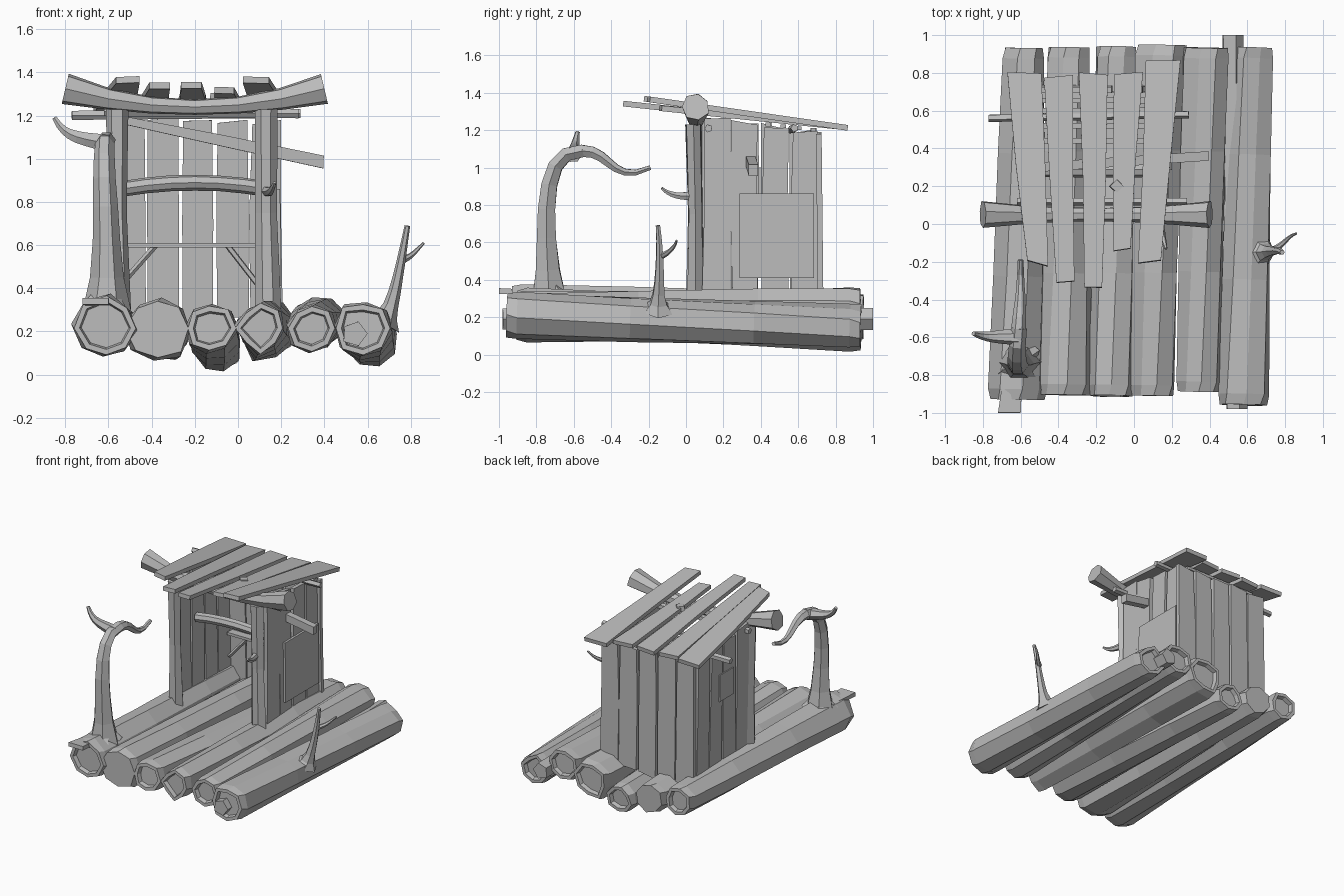
import bpy, bmesh, math, random
from mathutils import Vector
from mathutils.geometry import interpolate_bezier

random.seed(4)
cube = bpy.data.objects.get("Cube")
if cube:
    bpy.data.objects.remove(cube)

grey = (.5, .5, .5, 1)
wood = bpy.data.materials.new("weathered grey wood")
wood.use_nodes = True
wood.diffuse_color = grey
wood.node_tree.nodes["Principled BSDF"].inputs["Base Color"].default_value = grey

ALONG_X, ALONG_Y, UP = Vector((1, 0, 0)), Vector((0, 1, 0)), Vector((0, 0, 1))


def wobble(amount):
    return random.uniform(-amount, amount)


def mix(start, end, factor):
    return start + (end - start) * factor


def bridge(bm, rings):
    """Skin a row of vertex rings and close both ends."""
    for ring, following in zip(rings, rings[1:]):
        for k in range(len(ring)):
            bm.faces.new((ring[k - 1], ring[k], following[k], following[k - 1]))
    caps = [bm.faces.new(rings[0]), bm.faces.new(rings[-1])]
    bmesh.ops.recalc_face_normals(bm, faces=bm.faces)
    return caps


def finish(name, bm):
    mesh = bpy.data.meshes.new(name)
    bm.to_mesh(mesh)
    bm.free()
    mesh.materials.append(wood)
    bpy.context.collection.objects.link(bpy.data.objects.new(name, mesh))


def loft(name, path, radii, sides=6, rough=.08, twist=0, hollow=False):
    """Faceted tube along a path, optionally with sunken ends."""
    bm = bmesh.new()
    points = [Vector(point) for point in path]
    shape = [1 + wobble(rough) for _ in range(sides)]
    rings = []
    for i, point in enumerate(points):
        before, after = points[max(i - 1, 0)], points[min(i + 1, len(points) - 1)]
        tangent = (after - before).normalized()
        if i == 0:
            across = tangent.cross(ALONG_Y if abs(tangent.z) > .8 else UP)
        across = (across - tangent * across.dot(tangent)).normalized()
        other = tangent.cross(across)
        ring = []
        for k in range(sides):
            angle = math.tau * k / sides + twist * i
            reach = radii[i] * (shape[k] + wobble(rough / 3))
            offset = across * math.cos(angle) + other * math.sin(angle)
            ring.append(bm.verts.new(point + offset * reach))
        rings.append(ring)
    caps = bridge(bm, rings)
    if hollow:
        for cap in caps:
            inward = -cap.normal * .03
            for rim in (.025, .008):
                bmesh.ops.inset_individual(bm, faces=[cap], thickness=rim)
            bmesh.ops.translate(bm, verts=cap.verts, vec=inward)
    finish(name, bm)


def branch(name, start, leave, arrive, end, thick, thin, flare=0):
    """Tapering limb along a Bezier curve, with an optional flared root."""
    path = interpolate_bezier(Vector(start), Vector(leave), Vector(arrive), Vector(end), 8)
    steps = [i / (len(path) - 1) for i in range(len(path))]
    loft(name, path, [mix(thick, thin, t) + flare * (1 - t) ** 8 for t in steps])


def pole(name, start, end, radius):
    loft(name, [start, end], [radius, radius], sides=5)


def arch(name, y, z, half, rise, radius, flare):
    """Bowed beam across the hut, thicker towards both ends."""
    steps = [i / 3 for i in range(-3, 4)]
    path = [(half * u - .2, y, z + rise * u * u) for u in steps]
    loft(name, path, [radius + flare * u * u for u in steps], sides=7)


def board(name, start, end, start_width, end_width, side, thick=.03, jag=.02):
    """Rough plank between two points, its width running along side."""
    bm = bmesh.new()
    start, end = Vector(start), Vector(end)
    run = (end - start).normalized()
    lift = run.cross(side).normalized() * thick / 2
    rings = []
    for factor in (0, .5, 1):
        half = mix(start_width, end_width, factor) / 2
        ring = []
        for sign in (-1, 1):
            edge = start.lerp(end, factor) + side * (half * sign + wobble(jag / 3))
            edge += run * wobble(jag)
            ring += [bm.verts.new(edge - lift * sign), bm.verts.new(edge + lift * sign)]
        rings.append(ring)
    bridge(bm, rings)
    finish(name, bm)


def roof_height(y):
    return 1.32 - y / 8


# Raft of twisted logs, hollowed at the ends
front_radii = [.15, .155, .12, .115, .115, .13]
back_radii = [.115, .12, .11, .14, .125, .115]
back_heights = [.22, .19, .12, .2, .25, .15]
for i in range(6):
    front = Vector((mix(-.61, .58, i / 5), -.9 - wobble(.02), .215))
    back = Vector((mix(-.58, .62, i / 5), .94 + wobble(.01), back_heights[i]))
    if i in (0, 5):
        front.y -= .04
    steps = (0, .03, .35, .7, .97, 1)
    radii = [mix(front_radii[i], back_radii[i], t) * (.93 if t in (0, 1) else 1) for t in steps]
    loft(f"raft_log_{i + 1}", [front.lerp(back, t) for t in steps], radii,
         sides=8, rough=.11, twist=.12, hollow=i != 1)
pole("log_core", (.54, -.98, .19), (.52, 1, .19), .06)
board("log_splinter", (-.66, -1, .34), (-.64, -.8, .33), .12, .1, ALONG_X, jag=0)

# Hooked tree with a forked crown and spreading roots
branch("tree_trunk", (-.61, -.73, .27), (-.6, -.75, .7), (-.64, -.8, 1.1), (-.61, -.55, 1.09), .065, .04, .05)
branch("tree_crown", (-.61, -.56, 1.09), (-.6, -.4, 1.1), (-.6, -.4, .9), (-.6, -.19, 1), .038, .014)
branch("tree_fork", (-.6, -.6, 1.07), (-.75, -.6, 1.1), (-.8, -.6, 1.1), (-.85, -.58, 1.19), .045, .012)
for i in range(4):
    angle = math.tau * i / 4 + .6
    foot = (math.cos(angle) * .1 - .61, math.sin(angle) * .1 - .73, .3)
    pole(f"tree_root_{i + 1}", (-.61, -.73, .4), foot, .035)

# Bare branch on the outer log
branch("outer_branch", (.67, -.15, .24), (.72, -.15, .3), (.75, -.13, .5), (.785, -.15, .69), .04, .013, .05)
branch("outer_twig", (.75, -.13, .53), (.8, -.1, .54), (.82, -.06, .57), (.86, -.05, .61), .018, .006)

# Front posts and heavy curved lintel
for side, x in (("left", -.56), ("right", .13)):
    path = [(x + .01, .05, .27), (x, .05, .75), (x, .04, 1.23)]
    loft(f"front_post_{side}", path, [.055, .045, .05], rough=.12)
arch("lintel_beam", .05, 1.24, .6, .085, .036, .037)
branch("post_twig", (.13, .03, .85), (.15, -.05, .84), (.16, -.1, .86), (.17, -.13, .89), .025, .008)

# Side walls and their patches
for side, x in (("left", -.565), ("right", .17)):
    for i in range(4):
        y = mix(.16, .63, i / 3)
        foot, top = (x, y, .27), (x - .01, y + wobble(.01), roof_height(y) - .04)
        board(f"wall_{side}_{i + 1}", foot, top, .145, .135, ALONG_Y)
board("patch_right", (.19, .485, .41), (.185, .485, .86), .4, .4, ALONG_Y, thick=.02, jag=0)
board("patch_left", (-.585, .36, .8), (-.585, .36, 1), .17, .17, ALONG_Y, thick=.02, jag=0)

# Back wall
for i in range(5):
    x = mix(-.5, .13, i / 4)
    board(f"wall_back_{i + 1}", (x, .72, .25), (x, .71, 1.18), .15, .14, ALONG_X)

# Roof planks fanning out towards the back
for i, y in enumerate([-.21, -.32, -.32, -.13, -.2]):
    outer = i in (0, 4)
    rear = .87 if i == 4 else .79
    front = (mix(-.51, .08, i / 4), y, roof_height(y) + (.02 if outer else -.02))
    back = (mix(-.585, .155, i / 4), rear, roof_height(rear))
    board(f"roof_plank_{i + 1}", front, back, .12 if outer else .09, .18 if outer else .15, ALONG_X)
loft("roof_knot", [(-.09, .2, 1.27), (-.09, .2, 1.305)], [.04, .035], sides=4)

# Battens and poles below the roof, and the leaning plank
for i in range(4):
    y = mix(.44, .68, i / 3)
    z = roof_height(y) - .035
    board(f"roof_batten_{i + 1}", (-.5, y, z), (.1, y, z), .03, .03, ALONG_Y, thick=.02, jag=.006)
pole("roof_pole_back", (-.77, .56, 1.2), (.29, .58, 1.21), .022)
pole("roof_pole_front", (-.62, .12, 1.22), (.28, .12, 1.21), .022)
board("leaning_plank", (-.52, .3, 1.18), (.39, .36, .98), .035, .06, UP, thick=.05)

# Bowed shelf, back rail and braces inside
arch("shelf_beam", .28, .89, .34, -.03, .035, 0)
board("back_rail", (-.54, .67, .6), (.14, .67, .6), .06, .06, ALONG_Y, thick=.02, jag=.006)
for side, outer, inner in (("left", -.54, -.38), ("right", .09, -.05)):
    pole(f"rail_brace_{side}", (outer, .67, .42), (inner, .67, .6), .014)
